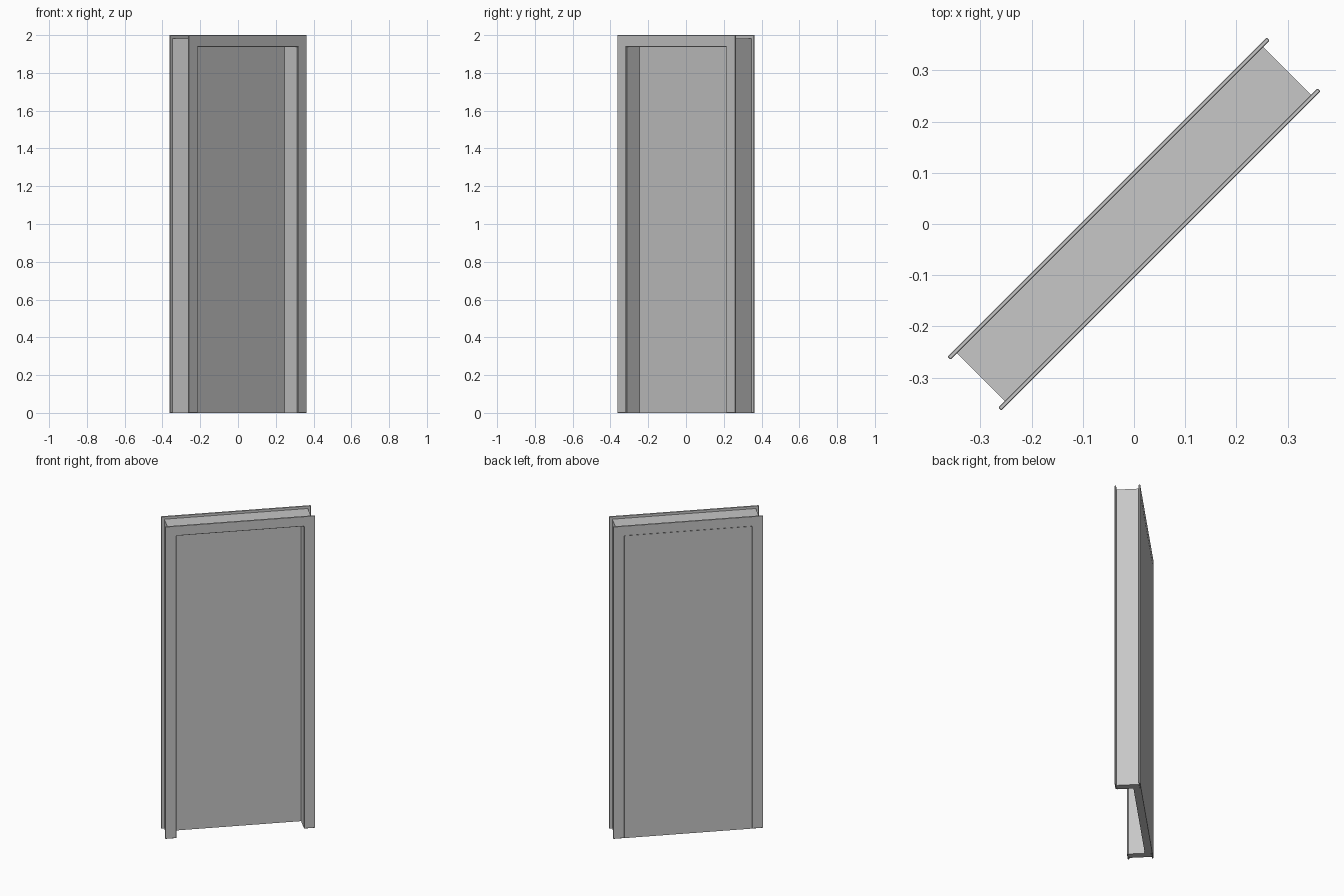
import bpy
import bmesh
import math
from mathutils import Matrix

cube = bpy.data.objects.get("Cube")
if cube:
    bpy.data.objects.remove(cube)

# One plain grey for every part
grey = bpy.data.materials.new("light_grey")
grey.use_nodes = True
colour = (0.57, 0.57, 0.57, 1)
grey.diffuse_color = colour
grey.node_tree.nodes["Principled BSDF"].inputs["Base Color"].default_value = colour

TURN = Matrix.Rotation(math.radians(45), 4, "Z")   # the door stands diagonally
INNER, INNER_TOP = 0.377, 1.937                    # clear opening
JAMB, JAMB_TOP = 0.423, 1.983                      # lining outside
TRIM, TRIM_TOP = 0.441, 2.0                        # architrave outside
DEPTH, FACE = 0.066, 0.0745                        # lining and trim half depths


def extrude_profile(name, points, y0, y1, bevel=0):
    """Extrude an x-z outline from depth y0 to depth y1."""
    bm = bmesh.new()
    face = bm.faces.new([bm.verts.new((x, y0, z)) for x, z in points])
    new = bmesh.ops.extrude_face_region(bm, geom=[face])["geom"]
    bmesh.ops.translate(bm, vec=(0, y1 - y0, 0),
                        verts=[v for v in new if isinstance(v, bmesh.types.BMVert)])
    bmesh.ops.recalc_face_normals(bm, faces=bm.faces)
    bm.transform(TURN)
    mesh = bpy.data.meshes.new(name)
    bm.to_mesh(mesh)
    bm.free()
    mesh.materials.append(grey)
    obj = bpy.data.objects.new(name, mesh)
    bpy.context.collection.objects.link(obj)
    if bevel:
        mod = obj.modifiers.new("soft_edges", "BEVEL")
        mod.width = bevel
        mod.segments = 1
    return obj


def arch(outer, top):
    """Outline of two legs and a head around the opening."""
    return [(-outer, 0), (-outer, top), (outer, top), (outer, 0),
            (INNER, 0), (INNER, INNER_TOP), (-INNER, INNER_TOP), (-INNER, 0)]


# Lining between the two trims
extrude_profile("door_lining", arch(JAMB, JAMB_TOP), -DEPTH, DEPTH)

# Flat trim on each side of the wall
extrude_profile("front_trim", arch(TRIM, TRIM_TOP), -FACE, -DEPTH, 0.0015)
extrude_profile("back_trim", arch(TRIM, TRIM_TOP), DEPTH, FACE, 0.0015)

# Door leaf, nearly flush with the back trim
leaf = [(-INNER, 0), (-INNER, INNER_TOP), (INNER, INNER_TOP), (INNER, 0)]
extrude_profile("door_leaf", leaf, 0.03, FACE - 0.0005)
